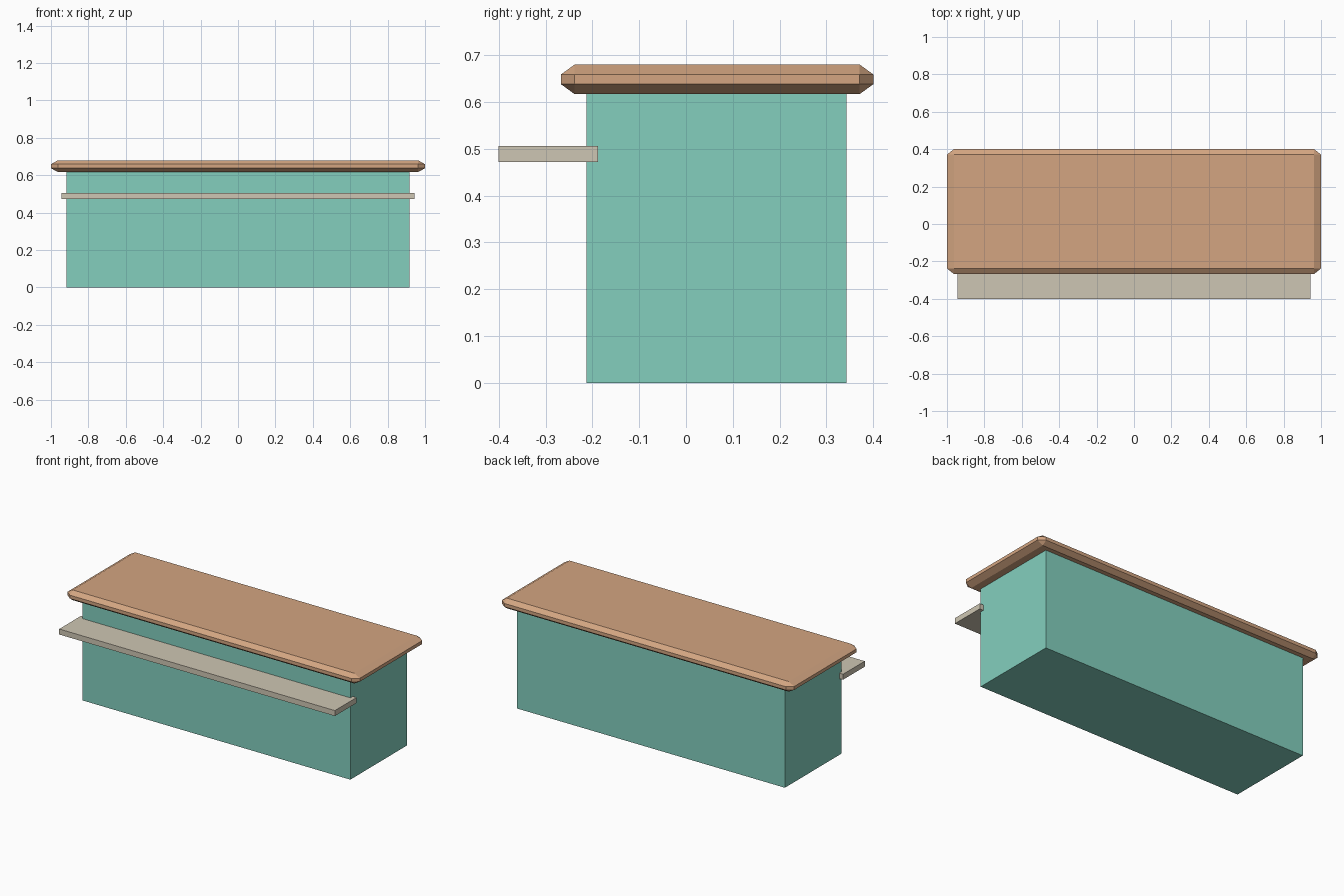
import bpy

if "Cube" in bpy.data.objects:
    bpy.data.objects.remove(bpy.data.objects["Cube"])


def material(name, rgb):
    """Flat material from sRGB 0-255 values."""
    mat = bpy.data.materials.new(name)
    lin = [((c / 255 + 0.055) / 1.055) ** 2.4 for c in rgb]
    mat.diffuse_color = (*lin, 1)
    mat.use_nodes = True
    mat.node_tree.nodes["Principled BSDF"].inputs["Base Color"].default_value = mat.diffuse_color
    return mat


def box(name, lo, hi, mat):
    """Axis-aligned box between two corners, keeping its scale on the object."""
    bpy.ops.mesh.primitive_cube_add(
        size=1, location=[(a + b) / 2 for a, b in zip(lo, hi)])
    ob = bpy.context.object
    ob.name = name
    ob.scale = [b - a for a, b in zip(lo, hi)]
    ob.data.materials.append(mat)
    return ob


teal = material("teal paint", (131, 207, 190))
wood = material("light brown wood", (211, 165, 129))
beige = material("beige shelf", (206, 198, 179))

# Counter body
box("counter_body", (-0.917, -0.212, 0), (0.917, 0.343, 0.63), teal)

# Narrow front shelf, let slightly into the body
box("front_shelf", (-0.943, -0.4, 0.472), (0.943, -0.188, 0.506), beige)

# Countertop: bevelled in a stretched space so the chamfer is wider than tall
top = box("countertop", (-1, -0.267, 0.617), (1, 0.4, 0.68), wood)
stretch = (0.037, 0.029, 0.021)   # chamfer size along each axis
size = top.scale.copy()
top.scale = [s / c for s, c in zip(size, stretch)]
bpy.ops.object.transform_apply(location=False, rotation=False, scale=True)
bevel = top.modifiers.new("chamfer", 'BEVEL')
bevel.width = 1
bevel.segments = 1
bevel.limit_method = 'NONE'
top.scale = stretch
